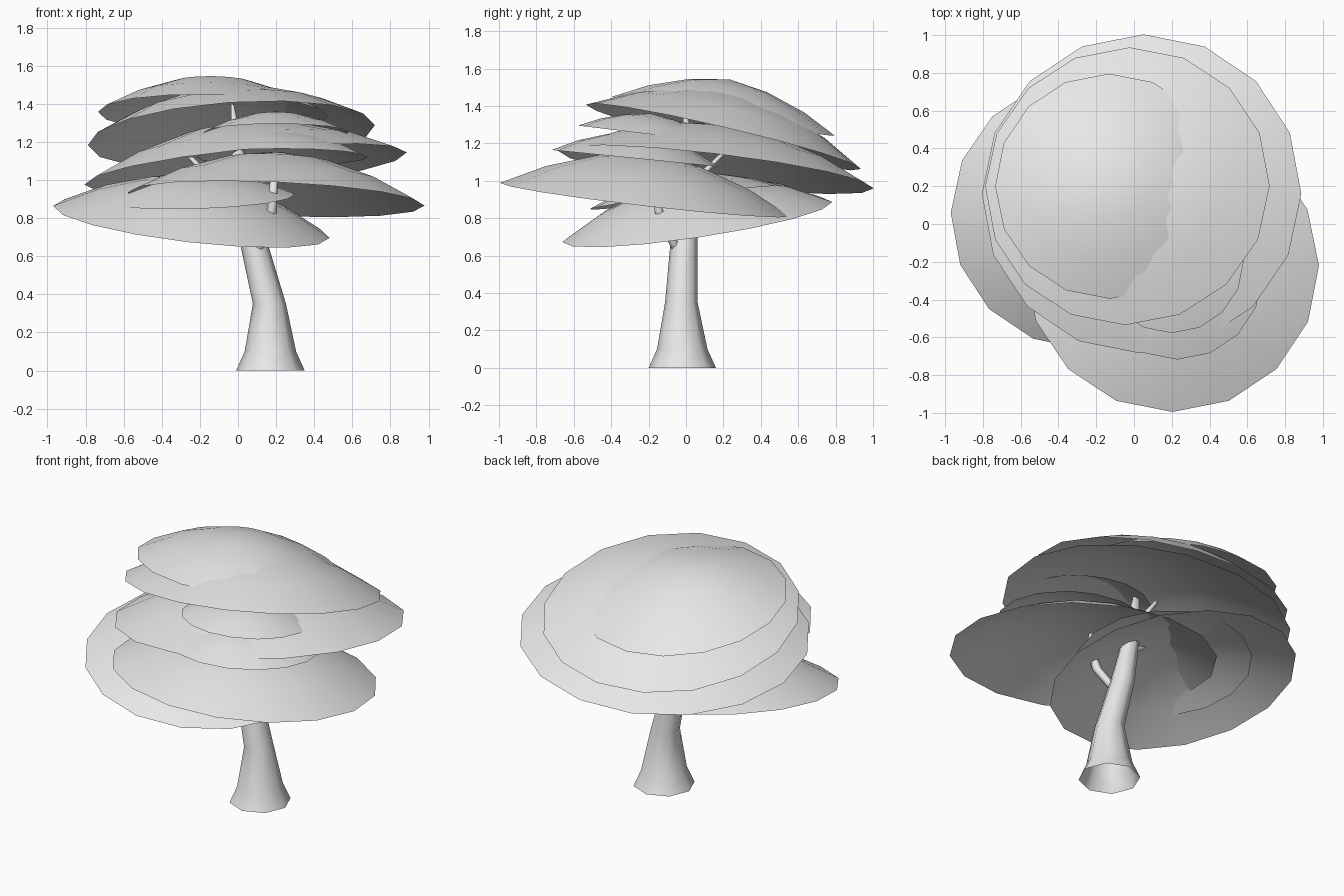
import bpy, bmesh, math
from mathutils import Vector

cube = bpy.data.objects.get("Cube")
if cube:
    bpy.data.objects.remove(cube, do_unlink=True)

GREY = (0.8, 0.8, 0.8, 1)
mat = bpy.data.materials.new("pale_grey")
mat.use_nodes = True
mat.diffuse_color = GREY
mat.node_tree.nodes["Principled BSDF"].inputs["Base Color"].default_value = GREY


def ring(bm, centre, radius, sides, normal=Vector((0, 0, 1))):
    """Ring of vertices in the plane across the normal."""
    u = Vector((0, 1, 0)).cross(normal).normalized()
    v = normal.cross(u)
    angles = [math.tau * i / sides for i in range(sides)]
    return [bm.verts.new(centre + radius * (math.cos(a) * u + math.sin(a) * v)) for a in angles]


def bridge(bm, low, high):
    n = len(low)
    for i in range(n):
        j = (i + 1) % n
        bm.faces.new((low[i], low[j], high[j], high[i]))


def cap(bm, loop, tip):
    tip = bm.verts.new(tip)
    for i in range(len(loop)):
        bm.faces.new((loop[i], loop[(i + 1) % len(loop)], tip))


def finish(bm, name):
    mesh = bpy.data.meshes.new(name)
    bm.to_mesh(mesh)
    bm.free()
    mesh.materials.append(mat)
    obj = bpy.data.objects.new(name, mesh)
    bpy.context.collection.objects.link(obj)
    for p in mesh.polygons:
        p.use_smooth = True
    return obj


def canopy(name, centre, radius, height, slope_x, slope_y, sides=16):
    """Open, shallow dome whose rim plane is tilted by the slopes."""
    bm = bmesh.new()
    centre = Vector(centre)
    normal = Vector((-slope_x, -slope_y, 1)).normalized()
    rings = [ring(bm, centre + normal * height * h, radius * r, sides, normal)
             for r, h in ((1, 0), (0.7, 0.47), (0.35, 0.83))]
    for low, high in zip(rings, rings[1:]):
        bridge(bm, low, high)
    cap(bm, rings[-1], centre + normal * height)
    return finish(bm, name)


def limb(name, path, sides):
    """Tapered tube, open at the foot, through (x, y, z, radius) points."""
    bm = bmesh.new()
    rings = [ring(bm, Vector(p[:3]), p[3], sides) for p in path]
    for low, high in zip(rings, rings[1:]):
        bridge(bm, low, high)
    cap(bm, rings[-1], Vector(path[-1][:3]))
    return finish(bm, name)


# Large leaf layers, lowest first
canopy("lower_right_canopy", (-0.245, 0.06, 0.78), 0.73, 0.24, -0.116, 0.15)
canopy("lower_front_canopy", (0.20, -0.22, 0.90), 0.78, 0.25, -0.045, -0.115)
canopy("middle_canopy", (0.04, 0.16, 1.06), 0.85, 0.25, 0.10, -0.12)
canopy("upper_canopy", (-0.035, 0.20, 1.235), 0.755, 0.25, 0.07, -0.235)
canopy("top_canopy", (-0.13, 0.20, 1.345), 0.605, 0.20, -0.02, -0.175)

# Small leaf layers tucked between the large ones
canopy("small_right_canopy", (-0.22, 0.0, 0.91), 0.52, 0.13, 0.03, 0.12)
canopy("small_middle_canopy", (0.23, -0.27, 1.12), 0.45, 0.14, 0.0, -0.10)
canopy("small_upper_canopy", (0.20, -0.20, 1.25), 0.38, 0.11, 0.0, -0.12)

# Trunk with a flared foot, and thin branches
limb("trunk", [(0.17, -0.02, 0, 0.18), (0.17, -0.02, 0.1, 0.135),
               (0.165, -0.025, 0.35, 0.087), (0.08, -0.01, 0.68, 0.072),
               (0.01, 0, 1.05, 0.045), (-0.03, 0, 1.4, 0.008)], 8)
limb("front_branch", [(0.10, -0.04, 0.62, 0.03), (0.17, -0.13, 0.78, 0.03),
                      (0.18, -0.15, 0.86, 0.025), (0.19, -0.16, 1.02, 0.02)], 6)
limb("back_branch", [(0.03, 0, 0.92, 0.03), (0.04, 0.10, 1.05, 0.025),
                     (0.0, 0.2, 1.15, 0.015)], 6)
limb("right_branch", [(0.03, 0, 0.9, 0.03), (-0.15, -0.05, 1.02, 0.025),
                      (-0.25, -0.08, 1.12, 0.015)], 6)
